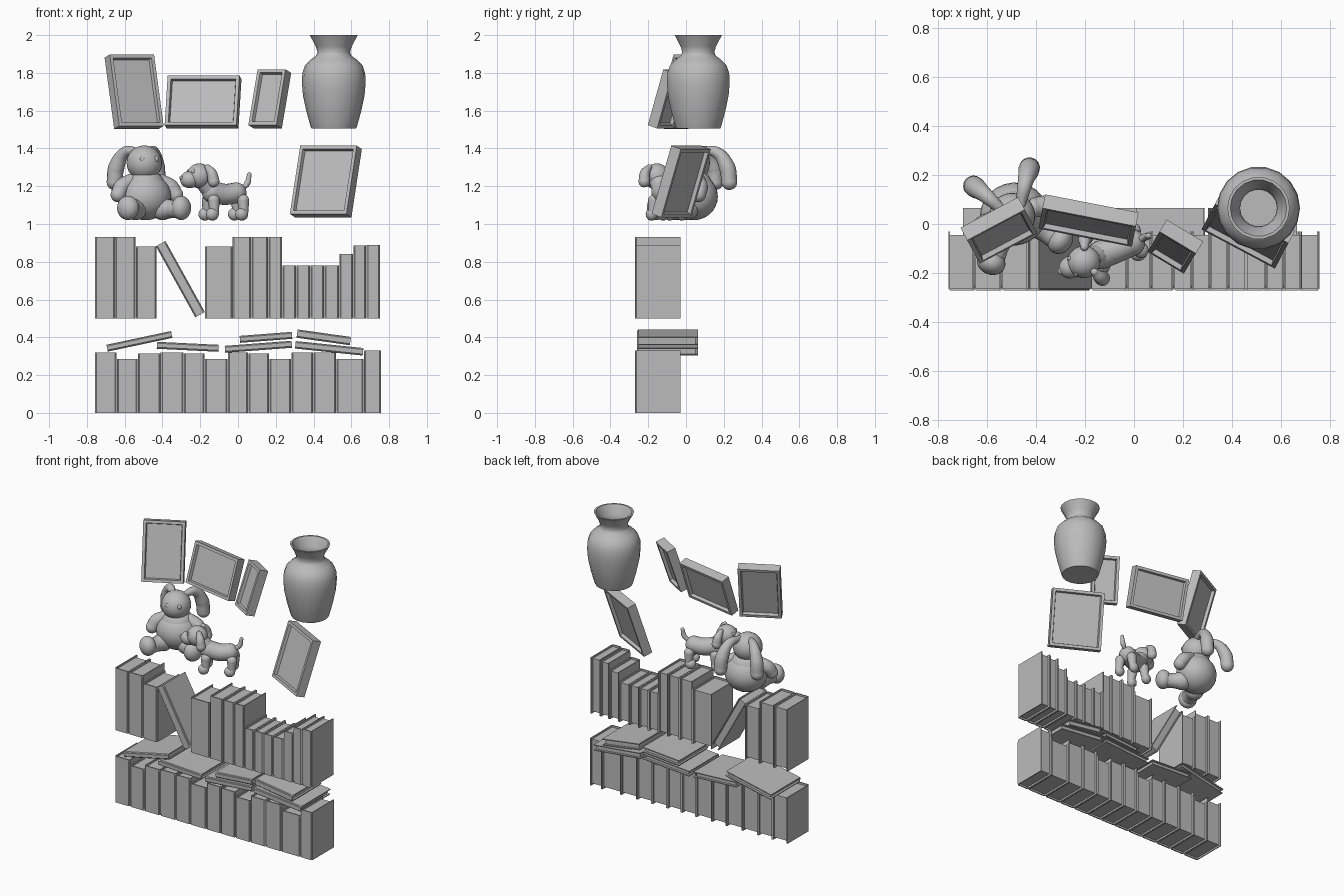
import bpy, bmesh
from math import radians
from mathutils import Matrix, Vector, Euler

if "Cube" in bpy.data.objects:
    bpy.data.objects.remove(bpy.data.objects["Cube"])

grey = bpy.data.materials.new("plain_grey")
grey.use_nodes = True
grey.diffuse_color = (0.5, 0.5, 0.5, 1)
grey.node_tree.nodes["Principled BSDF"].inputs["Base Color"].default_value = (0.5, 0.5, 0.5, 1)


def finish(bm, name, matrix=Matrix(), smooth=False):
    bmesh.ops.recalc_face_normals(bm, faces=bm.faces)
    for f in bm.faces:
        f.smooth = smooth
    mesh = bpy.data.meshes.new(name)
    bm.to_mesh(mesh)
    bm.free()
    mesh.materials.append(grey)
    obj = bpy.data.objects.new(name, mesh)
    bpy.context.collection.objects.link(obj)
    obj.matrix_world = matrix
    return obj


def pose(loc, rot=(0, 0, 0), scale=(1, 1, 1)):
    return Matrix.LocRotScale(Vector(loc), Euler([radians(a) for a in rot]), Vector(scale))


# Books: a folded cover around a slightly recessed page block, spine at -y
def book(name, thick, height, matrix, depth=0.24):
    t, w, d, r = 0.006, thick / 2, depth / 2, 0.008
    bm = bmesh.new()
    outline = [(-w, d), (-w, r - d), (r - w, -d), (w - r, -d), (w, r - d), (w, d),
               (w - t, d), (w - t, r - d), (t - w, r - d), (t - w, d)]
    face = bm.faces.new([bm.verts.new((x, y, -height / 2)) for x, y in outline])
    ext = bmesh.ops.extrude_face_region(bm, geom=[face])
    top = [v for v in ext["geom"] if isinstance(v, bmesh.types.BMVert)]
    bmesh.ops.translate(bm, verts=top, vec=(0, 0, height))
    inset = 0.012
    bmesh.ops.create_cube(bm, size=1, matrix=pose(
        (0, -inset / 2, 0), scale=(thick - t, depth - inset - t, height - 2 * inset)))
    finish(bm, name, matrix)


def book_row(name, base, edges, heights):
    for i, h in enumerate(heights):
        a, b = edges[i], edges[i + 1]
        book(f"{name}_{i + 1}", b - a - 0.002, h, pose(((a + b) / 2, -0.15, base + h / 2)))


book_row("lower_book", 0,
         [-.757, -.641, -.53, -.41, -.288, -.177, -.055, .055, .166, .282, .398, .52, .666, .757],
         [.32, .285, .315, .32, .315, .285, .32, .315, .285, .32, .32, .285, .33])
book_row("upper_left_book", 0.5, [-.757, -.651, -.541, -.43], [.43, .43, .38])
book_row("upper_right_book", 0.5,
         [-.177, -.029, .071, .16, .235, .309, .383, .456, .536, .61, .678, .752],
         [.38, .43, .43, .43, .28, .28, .28, .28, .34, .385, .39])
book("leaning_book", 0.058, 0.43, pose((-.305, -.15, .708), (0, -29, 0)))

# Books lying on the lower row: x, z, length, tilt, thickness
for i, (x, z, length, tilt, thick) in enumerate([
        (-.522, .379, .35, 12, .037), (-.266, .35, .327, -2.8, .037),
        (.108, .35, .355, 4.3, .037), (.148, .4, .277, 4.4, .037),
        (.483, .342, .36, -5.9, .04), (.454, .4, .285, -8, .044)]):
    lay = pose((x, -.098, z), (0, 90 - tilt, 0))
    book(f"lying_book_{i + 1}", thick, length, lay, depth=0.325)


# Picture frames: leaning back, panel recessed on both faces
def picture_frame(name, centre, width, height, turn, lean):
    bm = bmesh.new()
    bmesh.ops.create_cube(bm, size=1, matrix=pose((0, 0, 0), scale=(width, 0.06, height)))
    bm.normal_update()
    faces = [f for f in bm.faces if abs(f.normal.y) > 0.9]
    bmesh.ops.inset_region(bm, faces=faces, thickness=0.026)
    bmesh.ops.inset_region(bm, faces=faces, thickness=0.007, depth=-0.02)
    finish(bm, name, pose(centre, (-lean, 0, turn)))


picture_frame("tall_frame", (-.55, -.026, 1.70), .266, .393, 28, 16)
picture_frame("wide_frame", (-.185, .014, 1.645), .387, .275, -11, 18)
picture_frame("small_frame", (.168, -.092, 1.662), .173, .31, -31, 18)
picture_frame("lower_frame", (.465, -.025, 1.225), .339, .38, -28, 18)

# Vase: lathed wall with a hollow inside
bm = bmesh.new()
profile = [(0, 1.505), (.118, 1.505), (.124, 1.52), (.146, 1.6), (.163, 1.68), (.169, 1.75),
           (.166, 1.8), (.152, 1.84), (.125, 1.868), (.095, 1.89), (.086, 1.91), (.095, 1.94),
           (.127, 2.0), (.115, 2.0), (.084, 1.94), (.075, 1.91), (.085, 1.885), (.14, 1.835),
           (.155, 1.76), (.135, 1.6), (.108, 1.52), (0, 1.52)]
pts = [bm.verts.new((r, 0, z)) for r, z in profile]
edges = [bm.edges.new(p) for p in zip(pts, pts[1:])]
bmesh.ops.spin(bm, geom=pts + edges, axis=(0, 0, 1), cent=(0, 0, 0),
               angle=radians(360), steps=18, use_duplicate=False)
bmesh.ops.remove_doubles(bm, verts=bm.verts, dist=0.0005)
vase = finish(bm, "vase", pose((.507, .065, 0)))
bpy.context.view_layer.objects.active = vase
vase.select_set(True)
bpy.ops.object.shade_smooth_by_angle(angle=radians(50))
vase.select_set(False)


# Soft toy parts
def ball(name, base, loc, radii, rot=(0, 0, 0)):
    bm = bmesh.new()
    bmesh.ops.create_uvsphere(bm, u_segments=24, v_segments=14, radius=1)
    return finish(bm, name, base @ pose(loc, rot, radii), True)


def limb(name, base, points, radii):
    """Smooth tapering tube with round ends."""
    curve = bpy.data.curves.new(name, 'CURVE')
    curve.dimensions = '3D'
    curve.bevel_depth = 1
    curve.bevel_resolution = 5
    spline = curve.splines.new('BEZIER')
    spline.bezier_points.add(len(points) - 1)
    for bp, p, r in zip(spline.bezier_points, points, radii):
        bp.co, bp.radius = p, r
        bp.handle_left_type = bp.handle_right_type = 'AUTO'
    obj = bpy.data.objects.new(name, curve)
    bpy.context.collection.objects.link(obj)
    obj.matrix_world = base
    curve.materials.append(grey)
    bpy.context.view_layer.objects.active = obj
    obj.select_set(True)
    bpy.ops.object.convert(target='MESH')
    bpy.context.object.select_set(False)
    for tag, k in (("root", 0), ("tip", -1)):
        ball(f"{name}_{tag}", base, points[k], (radii[k],) * 3)


# Seated long-eared toy, facing -y in its own frame
sit = pose((-.49, .04, 0), (0, 0, 18))
ball("seated_toy_body", sit, (0, 0, 1.145), (.138, .128, .125))
ball("seated_toy_chest", sit, (0, 0, 1.2), (.105, .1, .09))
ball("seated_toy_head", sit, (-.008, -.005, 1.323), (.094, .094, .093))
for side, s in (("right", -1), ("left", 1)):
    limb(f"seated_toy_{side}_ear", sit,
         [(s * .04, .03, 1.385), (s * .08, .1, 1.38), (s * .113, .15, 1.3), (s * .12, .16, 1.222)],
         [.02, .03, .043, .042])
    limb(f"seated_toy_{side}_arm", sit,
         [(s * .085, 0, 1.225), (s * .135, -.01, 1.195), (s * .16, -.025, 1.155)],
         [.04, .044, .04])
    limb(f"seated_toy_{side}_leg", sit,
         [(s * .075, -.06, 1.08), (s * .11, -.11, 1.08), (s * .14, -.148, 1.08)],
         [.06, .048, .05])
    ball(f"seated_toy_{side}_foot", sit, (s * .148, -.158, 1.085), (.06, .05, .064), (0, 0, s * 42))
    ball(f"seated_toy_{side}_eye", sit, (s * .038 - .004, -.08, 1.343), (.015, .012, .016))

# Standing puppy toy, facing -x in its own frame
stand = pose((-.07, -.1, 0), (0, 0, 22))
limb("puppy_body", stand, [(-.07, 0, 1.17), (0, 0, 1.157), (.065, 0, 1.165)], [.058, .057, .055])
limb("puppy_neck", stand, [(-.08, 0, 1.18), (-.125, 0, 1.235)], [.05, .05])
ball("puppy_head", stand, (-.145, 0, 1.255), (.068, .066, .066))
ball("puppy_muzzle", stand, (-.2, 0, 1.235), (.052, .046, .045))
ball("puppy_nose", stand, (-.247, 0, 1.245), (.011, .014, .01))
limb("puppy_tail", stand, [(.1, 0, 1.19), (.128, 0, 1.215), (.14, 0, 1.262)], [.013, .016, .012])
for side, s in (("left", -1), ("right", 1)):
    limb(f"puppy_{side}_ear", stand,
         [(-.12, s * .055, 1.3), (-.108, s * .082, 1.27), (-.1, s * .09, 1.225)],
         [.016, .027, .031])
    ball(f"puppy_{side}_eye", stand, (-.192, s * .034, 1.278), (.01, .01, .012))
    for end, x in (("front", -.08), ("back", .088)):
        limb(f"puppy_{side}_{end}_leg", stand,
             [(x, s * .042, 1.125), (x, s * .05, 1.06)], [.032, .024])
        ball(f"puppy_{side}_{end}_foot", stand, (x - .012, s * .052, 1.052), (.035, .03, .034))
